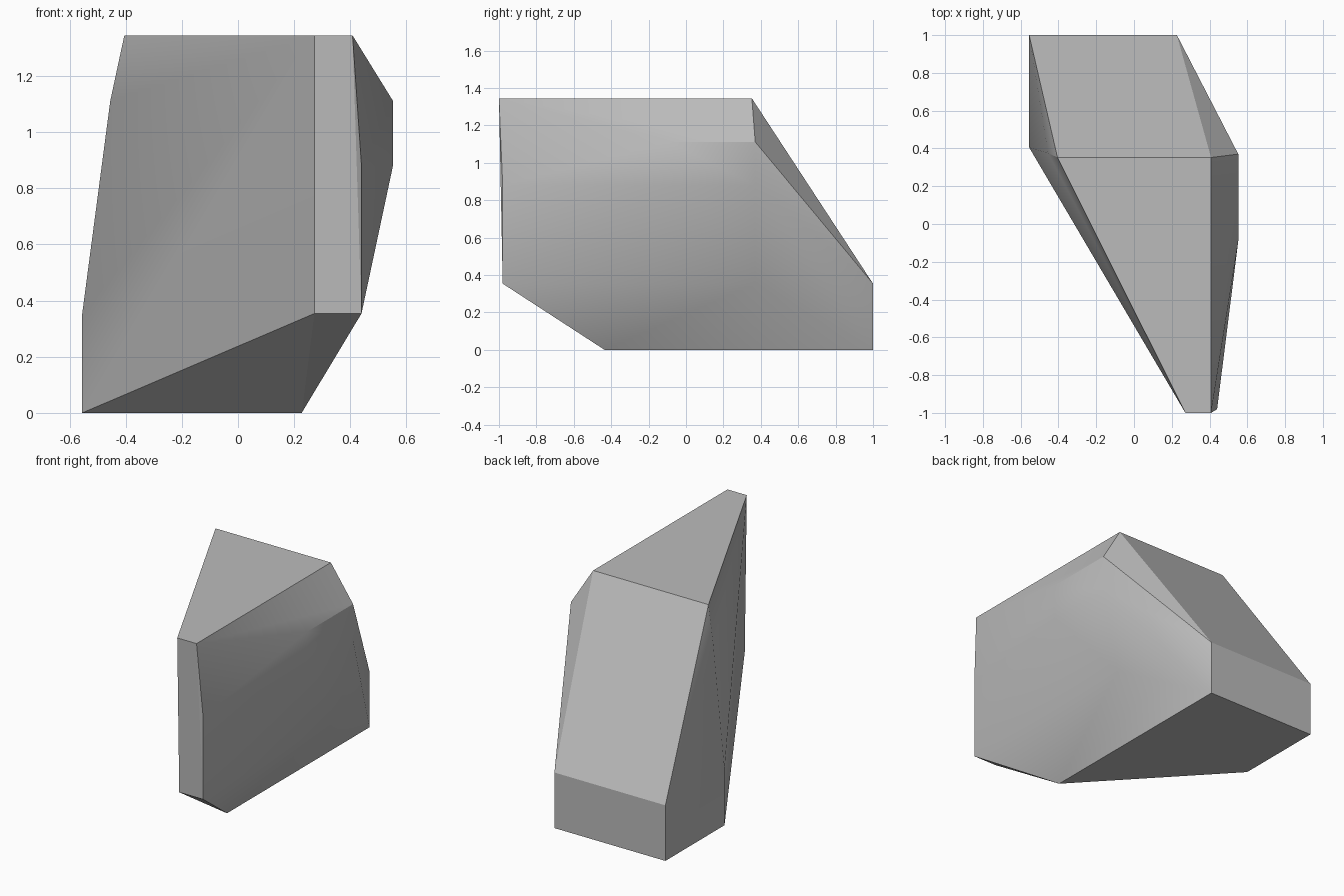
import bpy
import bmesh
import math

cube = bpy.data.objects.get("Cube")
if cube:
    bpy.data.objects.remove(cube, do_unlink=True)

# Horizontal outlines of the boulder: height -> corners
outlines = {
    0.0: [(-0.555, 1), (0.227, 1), (0.227, -0.435), (-0.555, 0.405)],
    0.354: [(-0.555, 1), (0.227, 1), (0.44, 0.37), (0.44, -0.98),
            (0.272, -0.98), (-0.555, 0.405)],
    0.88: [(0.552, 0.37), (0.552, -0.09), (0.44, -0.98)],
    1.112: [(0.552, 0.37), (0.552, -0.09), (-0.455, 0.375)],
    1.345: [(-0.405, 0.352), (0.408, 0.352), (0.408, -1), (0.272, -1)],
}

# Skin the outlines with a convex hull
bm = bmesh.new()
for z, corners in outlines.items():
    for x, y in corners:
        bm.verts.new((x, y, z))
hull = bmesh.ops.convex_hull(bm, input=bm.verts)
loose = [v for v in bm.verts if not v.link_faces]
bmesh.ops.delete(bm, geom=loose, context="VERTS")
bmesh.ops.dissolve_limit(bm, angle_limit=math.radians(1),
                         verts=bm.verts, edges=bm.edges)
bmesh.ops.recalc_face_normals(bm, faces=bm.faces)
mesh = bpy.data.meshes.new("boulder")
bm.to_mesh(mesh)
bm.free()
boulder = bpy.data.objects.new("boulder", mesh)
bpy.context.collection.objects.link(boulder)

# Plain grey stone
stone = bpy.data.materials.new("grey stone")
stone.use_nodes = True
colour = (0.5, 0.5, 0.5, 1)
stone.diffuse_color = colour
stone.node_tree.nodes["Principled BSDF"].inputs["Base Color"].default_value = colour
mesh.materials.append(stone)

# Soft shading across shallow facets, crisp main edges
bpy.ops.object.select_all(action="DESELECT")
boulder.select_set(True)
bpy.context.view_layer.objects.active = boulder
bpy.ops.object.shade_smooth_by_angle(angle=math.radians(30))
